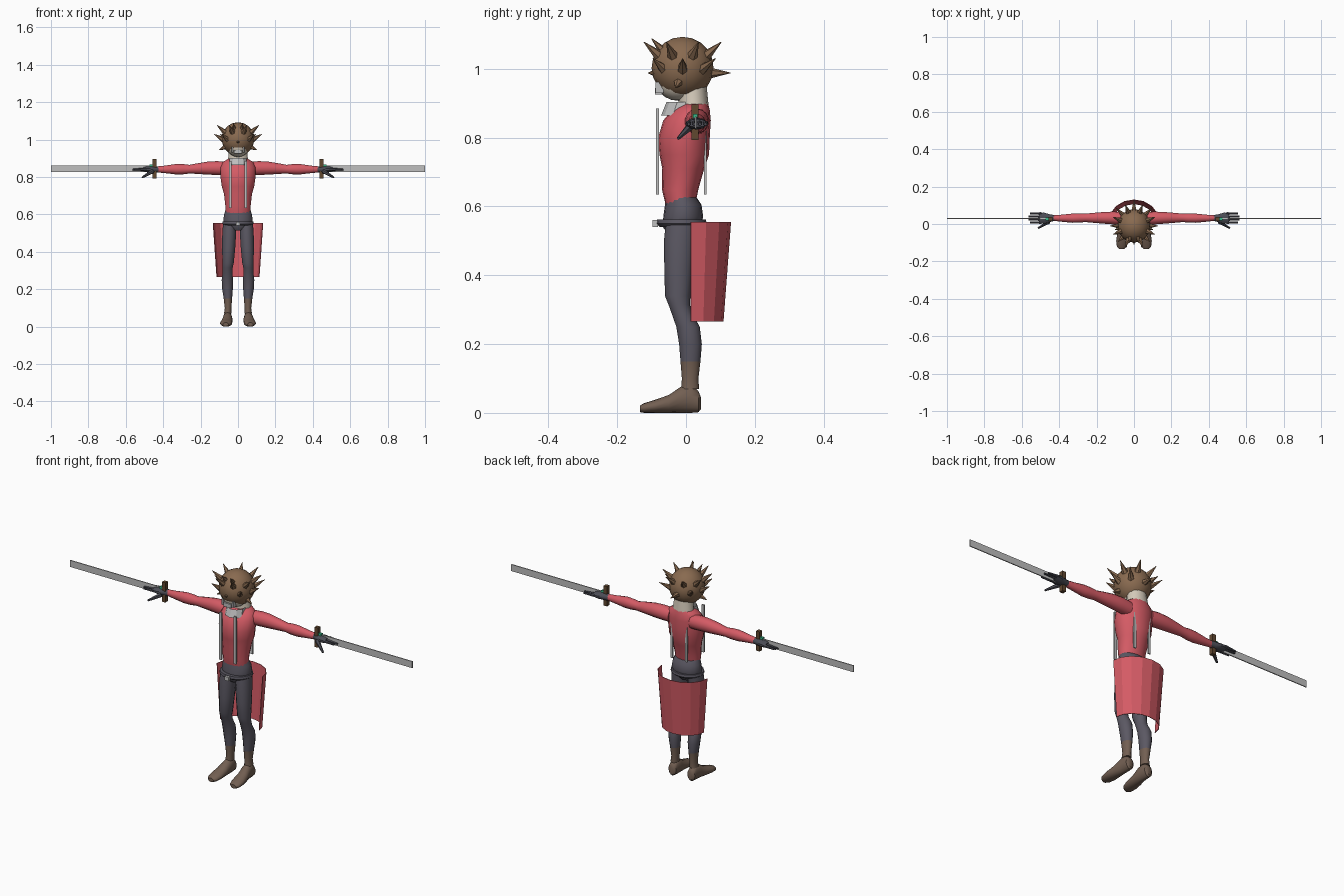
import bpy, bmesh, math
from mathutils import Vector

if "Cube" in bpy.data.objects:
    bpy.data.objects.remove(bpy.data.objects["Cube"])


def material(name, rgb):
    m = bpy.data.materials.new(name)
    m.diffuse_color = (*rgb, 1)
    m.use_nodes = True
    m.node_tree.nodes["Principled BSDF"].inputs["Base Color"].default_value = m.diffuse_color
    return m


RED = material("red_cloth", (0.66, 0.105, 0.13))
GREY = material("dark_grey_cloth", (0.105, 0.098, 0.125))
HAIR = material("brown_hair", (0.25, 0.145, 0.08))
BOOT = material("boot_brown", (0.17, 0.115, 0.085))
SKIN = material("pale_skin", (0.66, 0.59, 0.49))
STEEL = material("steel", (0.52, 0.52, 0.52))
WOOD = material("dark_wood", (0.12, 0.065, 0.03))
GREEN = material("green_gem", (0.04, 0.48, 0.25))
GLOVE = material("dark_glove", (0.07, 0.072, 0.09))


def finish(name, bm, mats, smooth=40):
    bmesh.ops.recalc_face_normals(bm, faces=bm.faces)
    me = bpy.data.meshes.new(name)
    bm.to_mesh(me)
    bm.free()
    for m in mats:
        me.materials.append(m)
    if smooth:
        me.shade_smooth()
        me.set_sharp_from_angle(angle=math.radians(smooth))
    ob = bpy.data.objects.new(name, me)
    bpy.context.collection.objects.link(ob)
    return ob


def loft(name, axis, rings, mats, sides=14, caps=True, smooth=40, rule=None):
    """Skin elliptical rings (position, centre a, centre b, radius a, radius b)."""
    bm = bmesh.new()
    loops = []
    for p, ca, cb, ra, rb in rings:
        loop = []
        for i in range(sides):
            t = math.tau * (i + 0.5) / sides
            a, b = ca + ra * math.cos(t), cb + rb * math.sin(t)
            co = {"x": (p, a, b), "y": (a, p, b), "z": (a, b, p)}[axis]
            loop.append(bm.verts.new(co))
        loops.append(loop)
    for lo, hi in zip(loops, loops[1:]):
        for i in range(sides):
            j = (i + 1) % sides
            bm.faces.new((lo[i], lo[j], hi[j], hi[i]))
    if caps:
        bm.faces.new(loops[0])
        bm.faces.new(loops[-1])
    if rule:
        for f in bm.faces:
            f.material_index = rule(f.calc_center_median())
    return finish(name, bm, mats, smooth)


def box(name, lo, hi, mat):
    bm = bmesh.new()
    bmesh.ops.create_cube(bm, size=1)
    for v in bm.verts:
        v.co = [(a + b) / 2 + c * (b - a) for a, b, c in zip(lo, hi, v.co)]
    return finish(name, bm, [mat], 0)


def side_box(name, s, lo, hi, mat):
    xs = sorted((s * lo[0], s * hi[0]))
    return box(name, (xs[0], *lo[1:]), (xs[1], *hi[1:]), mat)


def spike(name, base, tip, r1, r2, mat, sides=6, smooth=0):
    base, tip = Vector(base), Vector(tip)
    d = tip - base
    bm = bmesh.new()
    bmesh.ops.create_cone(bm, cap_ends=True, segments=sides, radius1=r1,
                          radius2=r2, depth=d.length)
    q = d.to_track_quat("Z", "Y")
    for v in bm.verts:
        v.co = q @ v.co + (base + tip) / 2
    return finish(name, bm, [mat], smooth)


def ball(name, c, r, mat, u=16, v=10, cut=None):
    bm = bmesh.new()
    bmesh.ops.create_uvsphere(bm, u_segments=u, v_segments=v, radius=1)
    for w in bm.verts:
        w.co = [c[i] + r[i] * w.co[i] for i in range(3)]
    if cut:
        geom = bm.verts[:] + bm.edges[:] + bm.faces[:]
        bmesh.ops.bisect_plane(bm, geom=geom, plane_co=cut[0], plane_no=cut[1],
                               clear_inner=True)
    return finish(name, bm, [mat])


# Torso, pelvis and belt
loft("torso", "z", [(.595, 0, -.016, .066, .041), (.65, 0, -.017, .069, .053),
                    (.71, 0, -.008, .076, .061), (.75, 0, -.005, .088, .072),
                    (.80, 0, -.006, .095, .075), (.85, 0, .003, .095, .069),
                    (.88, 0, .014, .082, .055), (.90, 0, .024, .05, .04)], [RED], 18)
loft("pelvis", "z", [(.515, 0, -.015, .03, .035), (.54, 0, -.012, .07, .055),
                     (.57, 0, -.008, .08, .058), (.605, 0, -.008, .074, .053),
                     (.63, 0, -.014, .066, .042)], [GREY], 18)
loft("belt", "z", [(.541, 0, -.013, .076, .064), (.55, 0, -.013, .085, .073),
                   (.562, 0, -.013, .083, .071)], [GREY], 18)
box("belt_buckle", (-.012, -.097, .54), (.012, -.082, .56), STEEL)

# Neck and collar
loft("neck", "z", [(.865, 0, .022, .062, .046), (.90, 0, .022, .054, .043),
                   (.95, 0, .018, .048, .042)], [SKIN])
loft("collar", "z", [(.865, 0, -.022, .052, .05), (.903, 0, -.012, .046, .045)],
     [STEEL], 10, caps=False, smooth=0)

# Head, face and mouth guard
ball("hair_cap", (0, -.01, 1.003), (.087, .09, .09), HAIR,
     cut=((0, 0, .927), (0, 0, 1)))
ball("face", (0, -.022, .965), (.06, .066, .058), SKIN)
box("mouth_guard", (-.022, -.09, .925), (.022, -.07, .945), STEEL)
for s in (-1, 1):
    side_box("cheek_guard", s, (.026, -.088, .93), (.034, -.066, .962), STEEL)

# Hair spikes: a raised ring, a lower ring and two jaw tufts
head = Vector((0, -.01, 1.0))
for i in range(8):
    a = math.tau * (i + .5) / 8
    d = Vector((math.sin(a), -math.cos(a), 0))
    spike("upper_spike", head + d * .055 + Vector((0, 0, .022)),
          head + d * .122 + Vector((0, 0, .078)), .022, .001, HAIR)
for i in range(8):
    a = math.tau * i / 8
    d = Vector((math.sin(a), -math.cos(a), 0))
    reach = .119 + .01 * (1 - math.cos(a))
    lift = -.012 if i in (0, 4) else .03
    if i == 0:
        reach = .1
    spike("lower_spike", head + d * .06 + Vector((0, 0, -.012)),
          head + d * reach + Vector((0, 0, lift)), .021, .001, HAIR)
for s in (-1, 1):
    spike("jaw_spike", (s * .06, -.02, .965), (s * .102, -.03, .945), .018, .001, HAIR)
    spike("crown_spike", (s * .02, -.065, 1.05), (s * .025, -.1, 1.088), .014, .001, HAIR)

# Half-round tapered cape hanging behind the hips
bm = bmesh.new()
rows = []
for z, rx, ry in ((.265, .115, .095), (.555, .135, .117)):
    rows.append([bm.verts.new((rx * math.cos(math.pi * i / 8),
                               .014 + ry * math.sin(math.pi * i / 8), z))
                 for i in range(9)])
for i in range(8):
    bm.faces.new((rows[0][i], rows[0][i + 1], rows[1][i + 1], rows[1][i]))
cape = finish("cape", bm, [RED], 0)
cape.modifiers.new("thickness", "SOLIDIFY").thickness = .003

for s in (-1, 1):
    # Straps on chest and back
    side_box("front_strap", s, (.036, -.087, .635), (.049, -.079, .885), STEEL)
    side_box("back_strap", s, (.036, .053, .635), (.049, .06, .82), STEEL)

    # Leg with boot colour at the ankle
    loft("leg", "z", [(.07, s * .055, .012, .02, .026), (.10, s * .053, .012, .018, .024),
                      (.15, s * .054, .013, .023, .029), (.20, s * .056, .013, .029, .033),
                      (.25, s * .057, .006, .031, .034), (.29, s * .056, -.012, .027, .03),
                      (.315, s * .056, -.02, .028, .031), (.34, s * .053, -.024, .031, .037),
                      (.42, s * .05, -.021, .036, .042), (.50, s * .047, -.018, .038, .046),
                      (.56, s * .045, -.012, .035, .046)], [GREY, BOOT],
         rule=lambda c: int(c.z < .15))
    loft("foot", "y", [(-.133, s * .066, .012, .015, .01), (-.122, s * .065, .014, .027, .014),
                       (-.09, s * .063, .019, .033, .019), (-.05, s * .06, .026, .03, .026),
                       (-.015, s * .056, .038, .026, .038), (.015, s * .055, .041, .024, .041),
                       (.036, s * .055, .033, .022, .031), (.043, s * .055, .028, .012, .018)],
         [BOOT])

    # Sleeved arm
    loft("arm", "x", [(s * .06, .03, .845, .034, .036), (s * .11, .032, .848, .035, .037),
                      (s * .16, .033, .848, .032, .035), (s * .22, .033, .845, .027, .028),
                      (s * .26, .033, .842, .023, .023), (s * .29, .032, .842, .025, .027),
                      (s * .33, .031, .842, .025, .028), (s * .39, .031, .841, .019, .02),
                      (s * .432, .032, .841, .015, .016)], [RED])

    # Gloved hand
    loft("palm", "x", [(s * .425, .032, .841, .016, .016), (s * .45, .031, .841, .022, .018),
                       (s * .48, .031, .841, .031, .017), (s * .505, .032, .842, .029, .012)],
         [GLOVE], 10)
    for i in range(4):
        y = .008 + .016 * i
        spike("finger", (s * .495, y, .842), (s * (.556 + .009 * (i in (1, 2))), y, .839),
              .0085, .005, GLOVE, 6, 40)
    spike("thumb", (s * .455, .012, .832), (s * .512, -.022, .798), .012, .005, GLOVE, 6, 40)

    # Sword: blade, guard and gem
    side_box("blade", s, (.45, .026, .827), (1.0, .031, .862), STEEL)
    side_box("sword_guard", s, (.436, .016, .793), (.456, .037, .897), WOOD)
    side_box("guard_gem", s, (.456, .02, .856), (.472, .034, .868), GREEN)
